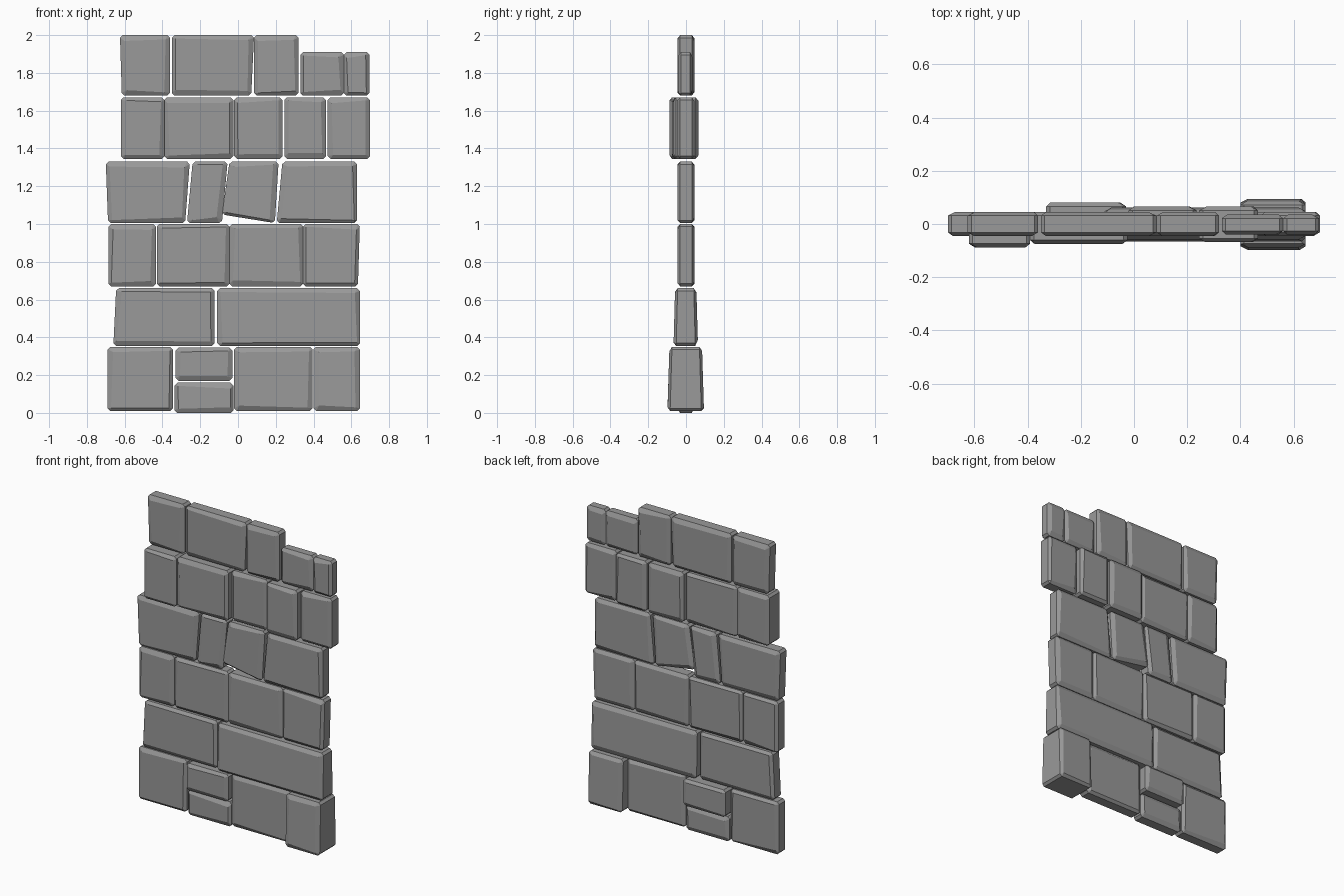
import bpy, bmesh, random
from mathutils import Vector

random.seed(4)
cube = bpy.data.objects.get("Cube")
if cube:
    bpy.data.objects.remove(cube, do_unlink=True)

stone = bpy.data.materials.new("grey stone")
stone.use_nodes = True
GREY = (0.32, 0.32, 0.32, 1)
stone.diffuse_color = GREY
stone.node_tree.nodes["Principled BSDF"].inputs["Base Color"].default_value = GREY
stone.node_tree.nodes["Principled BSDF"].inputs["Roughness"].default_value = 0.9


def block(name, x0, x1, z0, z1, front=0.045, back=0.045, lean=(0, 0), lift=0, flare=0):
    """Chipped stone; lean shifts the lower left/right corners, lift raises the
    lower left corner and flare thickens the foot."""
    bm = bmesh.new()
    corners = [(x0 + lean[0], z0 + lift), (x1 + lean[1], z0), (x1, z1), (x0, z1)]
    rings = []
    for y, out in ((-front, -1), (back, 1)):
        rings.append([bm.verts.new((x, y + out * (flare if i < 2 else 0), z))
                      for i, (x, z) in enumerate(corners)])
    f, b = rings
    bm.faces.new(f)
    bm.faces.new(b[::-1])
    for i in range(4):
        j = (i + 1) % 4
        bm.faces.new((f[j], f[i], b[i], b[j]))
    bmesh.ops.bevel(bm, geom=bm.edges[:], offset=0.014, segments=1,
                    profile=0.5, affect='EDGES')
    # Chip the large faces by drawing their corners inwards unevenly
    bm.normal_update()
    centre = Vector(((x0 + x1) / 2, 0, (z0 + z1) / 2))
    big = sorted(bm.faces, key=lambda p: -abs(p.normal.y) * p.calc_area())[:2]
    for face in big:
        for v in face.verts:
            v.co.x += random.uniform(0, 0.016) * (1 if v.co.x < centre.x else -1)
            v.co.z += random.uniform(0, 0.018) * (1 if v.co.z < centre.z else -1)
    bmesh.ops.recalc_face_normals(bm, faces=bm.faces[:])
    mesh = bpy.data.meshes.new(name)
    bm.to_mesh(mesh)
    bm.free()
    mesh.materials.append(stone)
    bpy.context.collection.objects.link(bpy.data.objects.new(name, mesh))


# Courses from the ground up: bottom, top, blocks as (left, right, options)
courses = [
    (0.01, 0.35, [(-0.69, -0.345, {}), (-0.02, 0.395, {}),
                  (0.40, 0.645, dict(front=0.088, back=0.085, flare=0.01))]),
    (0.355, 0.66, [(-0.645, -0.125, dict(lean=(-0.015, 0))),
                   (-0.11, 0.645, dict(front=0.058, back=0.055, flare=0.008))]),
    (0.67, 1.0, [(-0.685, -0.435, {}), (-0.43, -0.045, {}),
                 (-0.045, 0.345, {}), (0.345, 0.645, dict(lean=(0, -0.01)))]),
    (1.005, 1.33, [(-0.70, -0.255, dict(lean=(0.012, -0.025))),
                   (-0.24, -0.055, dict(lean=(-0.03, -0.03))),
                   (-0.045, 0.215, dict(lean=(-0.04, -0.02), lift=0.045)),
                   (0.235, 0.63, dict(lean=(-0.03, 0)))]),
    (1.345, 1.67, [(-0.62, -0.39, dict(front=0.088)),
                   (-0.39, -0.025, dict(front=0.075)),
                   (-0.02, 0.235, dict(back=0.065)),
                   (0.245, 0.465, dict(front=0.068, back=0.065)),
                   (0.475, 0.698, {})]),
    (1.68, 2.0, [(-0.625, -0.36, dict(lean=(0.01, 0))),
                 (-0.35, 0.085, dict(lean=(0, -0.015))),
                 (0.085, 0.32, {})]),
    (1.68, 1.91, [(0.33, 0.56, dict(front=0.04, back=0.035)),
                  (0.56, 0.695, dict(front=0.04, back=0.035))]),
]
for row, (z0, z1, blocks) in enumerate(courses, 1):
    for n, (x0, x1, options) in enumerate(blocks, 1):
        block(f"course_{row}_block_{n}", x0, x1, z0, z1, **options)

# Two thin stacked blocks in the lowest course
block("small_block_upper", -0.33, -0.03, 0.17, 0.345, 0.068, 0.08)
block("small_block_lower", -0.335, -0.025, 0, 0.16)
